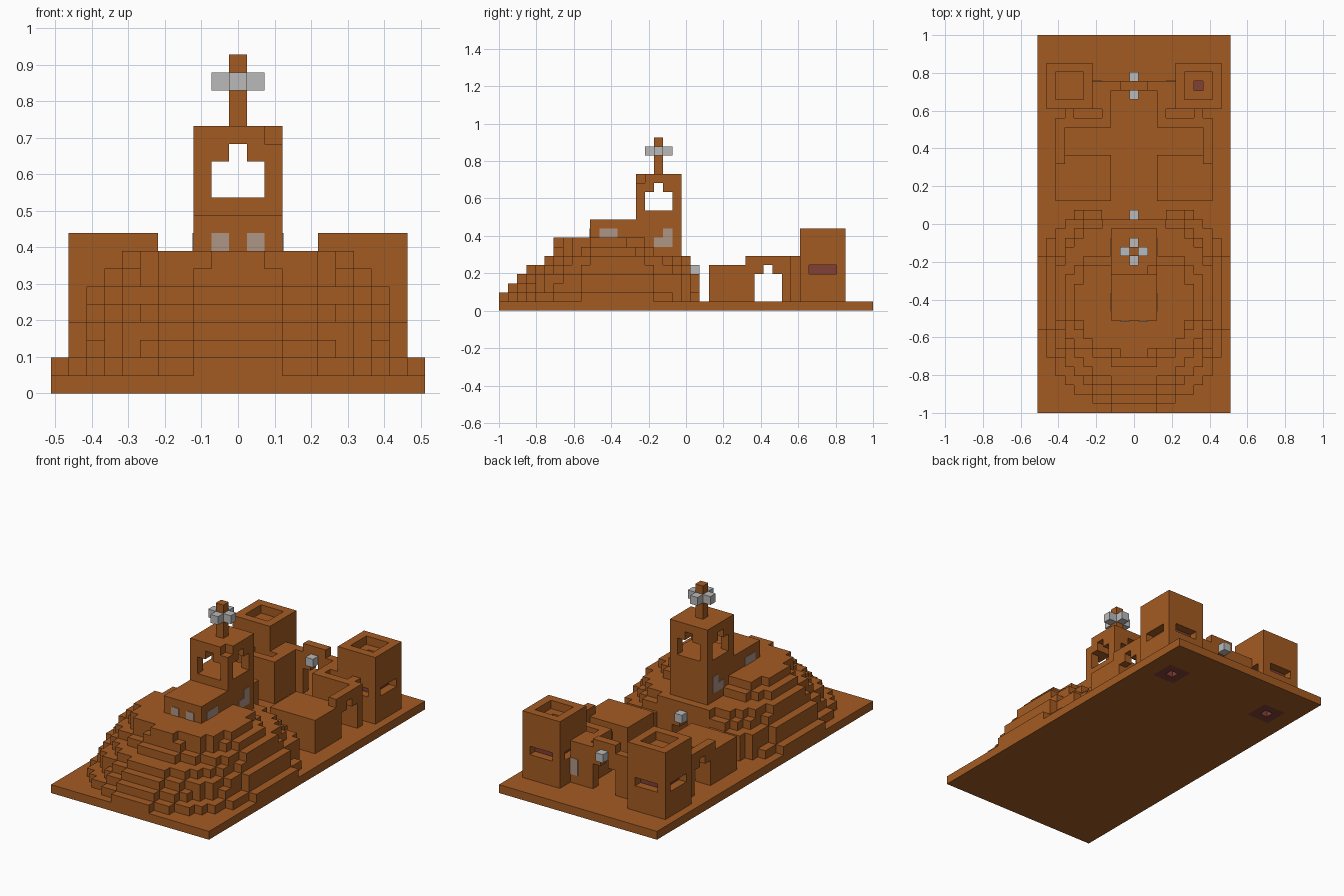
import bpy, bmesh
from mathutils import Vector

U = 2 / 41  # one block

cube = bpy.data.objects.get("Cube")
if cube:
    bpy.data.objects.remove(cube, do_unlink=True)


def material(name, rgb):
    m = bpy.data.materials.new(name)
    m.use_nodes = True
    m.diffuse_color = (*rgb, 1)
    m.node_tree.nodes["Principled BSDF"].inputs["Base Color"].default_value = (*rgb, 1)
    return m


CLAY = material("orange_clay", (0.37, 0.105, 0.016))
GREY = material("light_grey", (0.49, 0.49, 0.49))
GLASS = material("dusty_glass", (0.43, 0.30, 0.24))
PURPLE = material("dark_red", (0.22, 0.05, 0.035))


def box(x0, x1, y0, y1, z0, z1):
    """Set of block cells, ends included."""
    return {(x, y, z) for x in range(x0, x1 + 1)
            for y in range(y0, y1 + 1) for z in range(z0, z1 + 1)}


def both(cells):
    """Cells plus their mirror image across x."""
    return cells | {(-x, y, z) for x, y, z in cells}


def finish(name, bm, mat):
    mesh = bpy.data.meshes.new(name)
    bm.to_mesh(mesh)
    bm.free()
    mesh.materials.append(mat)
    ob = bpy.data.objects.new(name, mesh)
    bpy.context.scene.collection.objects.link(ob)
    return ob


def build(name, cells, mat=CLAY):
    """Skin a set of cells with its exposed faces only."""
    bm = bmesh.new()
    for c in cells:
        centre = Vector((c[0], c[1], c[2] + 0.5))
        for axis in range(3):
            for sign in (-1, 1):
                n = [0, 0, 0]
                n[axis] = sign
                if (c[0] + n[0], c[1] + n[1], c[2] + n[2]) in cells:
                    continue
                n = Vector(n)
                a = Vector((n.y, n.z, n.x))
                b = n.cross(a)
                corners = [n + a + b, n - a + b, n - a - b, n + a - b]
                bm.faces.new([bm.verts.new((centre + k / 2) * U) for k in corners])
    bmesh.ops.remove_doubles(bm, verts=bm.verts, dist=U / 100)
    bmesh.ops.recalc_face_normals(bm, faces=bm.faces)
    bmesh.ops.dissolve_limit(bm, angle_limit=0.01, verts=bm.verts, edges=bm.edges)
    return finish(name, bm, mat)


def plate(name, lo, hi, axis, sign, mat=GLASS):
    """Thin pane on one outer side of a cell range."""
    a = Vector((lo[0] - 0.5, lo[1] - 0.5, lo[2])) * U
    b = Vector((hi[0] + 0.5, hi[1] + 0.5, hi[2] + 1)) * U
    face = b[axis] if sign > 0 else a[axis]
    a[axis], b[axis] = face - 0.003, face + 0.003
    bm = bmesh.new()
    bmesh.ops.create_cube(bm, size=1)
    for v in bm.verts:
        v.co = (a + b) / 2 + v.co * (b - a)
    return finish(name, bm, mat)


# Base slab, with a small dark floor ring under each corner tower
ring = both(box(6, 8, 14, 16, 0, 0))
build("base", box(-10, 10, -20, 20, 0, 0) - ring)
build("tower_floors", ring - both({(7, 15, 0)}), PURPLE)

# Stepped hill: half width, front row and back row of each terrace
terraces = [(10, -20, 2), (9, -19, 2), (9, -18, 2), (8, -17, 1),
            (8, -15, 0), (7, -14, -3), (6, -14, -4)]
hill = set()
for z, (half, front, back) in enumerate(terraces, 1):
    for x, y, _ in box(-half, half, front, back, z, z):
        dy = y + 9
        reach, power = (front + 9, 2) if dy < 0 else (back + 9, 4)
        across = (abs(x) / (half + 0.3)) ** 2
        along = (abs(dy) / (abs(reach) + 0.25)) ** power
        if across + along <= 1:
            hill.add((x, y, z))
hill -= box(-3, 3, 1, 3, 1, 8)                      # entrance court
hill |= box(-3, 3, -3, 0, 1, 5)                     # entrance wall
hill -= box(-1, 1, -2, 0, 1, 2) | box(0, 0, -2, 0, 3, 3)
build("hill", hill)

# Chapel nave and its panes
build("nave", box(-2, 2, -10, -6, 7, 9))
for s in (-1, 1):
    plate("nave_front_window", (s, -10, 8), (s, -10, 8), 1, -1)
    plate("nave_side_window", (2 * s, -9, 8), (2 * s, -8, 8), 0, s)
    plate("tower_low_window", (2 * s, -3, 7), (2 * s, -2, 7), 0, s)
    plate("tower_high_window", (2 * s, -2, 8), (2 * s, -2, 8), 0, s)

# Bell tower with arched openings on all four sides
bell = box(-2, 2, -5, -1, 6, 14)
bell -= box(-1, 1, -5, -1, 11, 12) | box(0, 0, -5, -1, 13, 13)
bell -= box(-2, 2, -4, -2, 11, 12) | box(-2, 2, -3, -3, 13, 13)
bell -= {(2, -5, 14)}
build("bell_tower", bell)

# Finial with four grey arms
build("finial_post", box(0, 0, -3, -3, 15, 18))
arms = box(-1, 1, -3, -3, 17, 17) | box(0, 0, -4, -2, 17, 17)
build("finial_arms", arms - {(0, -3, 17)}, GREY)

# Two low houses beside the path, each with a doorway at the back
houses = box(3, 8, 3, 7, 1, 4) - box(4, 6, 5, 7, 1, 2) - box(5, 5, 5, 7, 3, 3)
build("houses", both(houses))

# Courtyard walls with arched side doors
walls = box(8, 8, 7, 11, 1, 5) | box(3, 8, 11, 11, 1, 5)
walls |= box(3, 3, 11, 15, 1, 5) | box(4, 4, 13, 15, 1, 5) | box(7, 7, 12, 12, 1, 5)
walls -= box(8, 8, 8, 10, 1, 3) | box(8, 8, 9, 9, 4, 4)
build("courtyard_walls", both(walls))

# Gate
gate = box(-2, 2, 15, 15, 1, 5) | box(-1, 1, 15, 15, 6, 6)
gate -= box(-1, 1, 15, 15, 1, 3) | box(0, 0, 15, 15, 4, 4)
build("gate", gate)
for s in (-1, 1):
    plate("gate_window", (4 * s, 15, 2), (4 * s, 15, 3), 1, 1)

# Lamps on the gate and over the hill entrance
for name, cell in (("gate_front_lamp", (0, 14, 5)), ("gate_back_lamp", (0, 16, 5)),
                   ("entrance_lamp", (0, 1, 4))):
    build(name, {cell}, GREY)

# Corner towers with sunken tops and slit windows
towers = box(5, 9, 13, 17, 1, 8) - box(6, 8, 14, 16, 8, 8)
towers -= box(6, 8, 13, 17, 4, 4) | box(5, 9, 14, 16, 4, 4)
towers = both(towers) - box(7, 7, 15, 15, 5, 7)
build("corner_towers", towers)
build("tower_cores", both(box(6, 8, 14, 16, 4, 4)), PURPLE)
